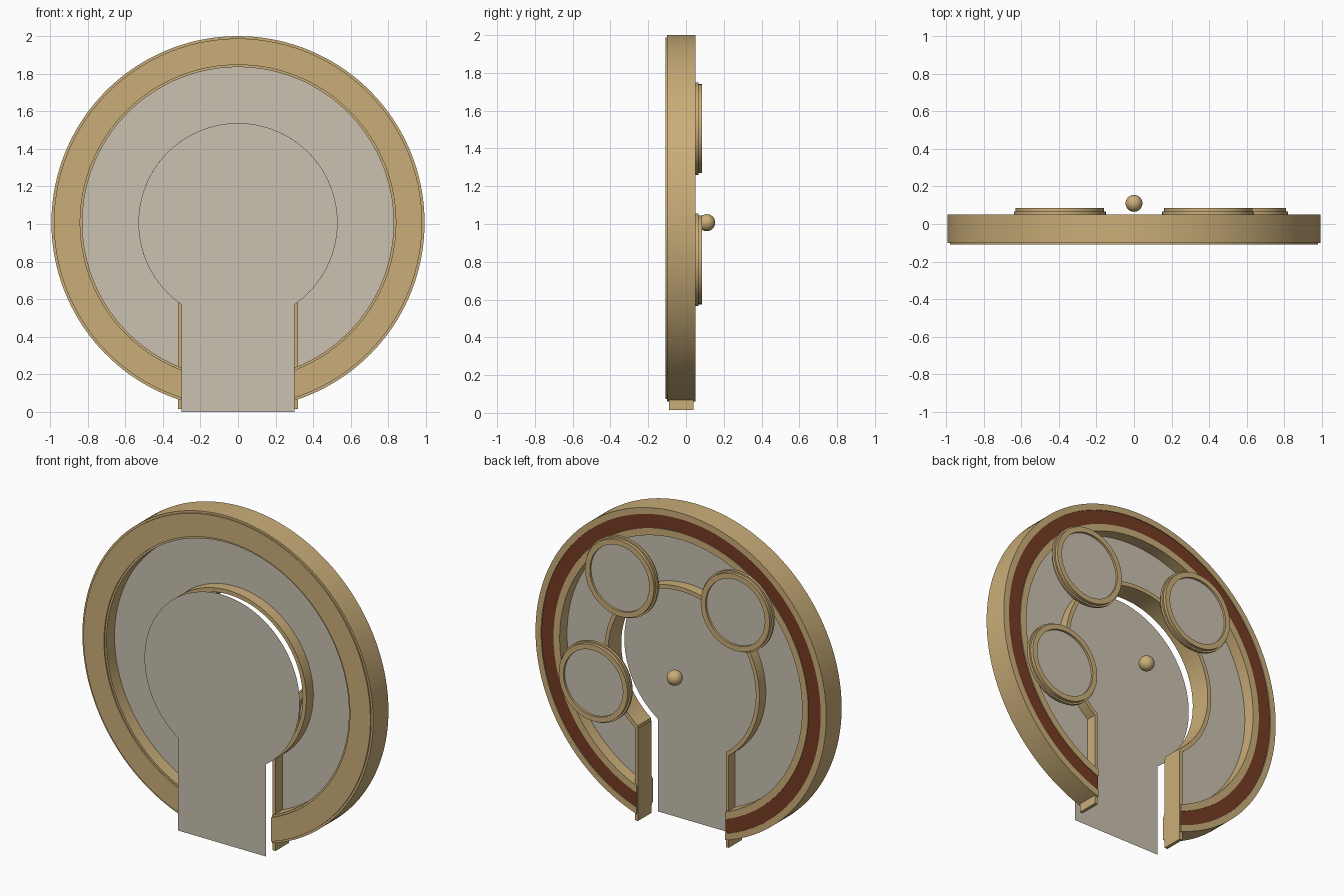
import bpy, bmesh, math

if "Cube" in bpy.data.objects:
    bpy.data.objects.remove(bpy.data.objects["Cube"])

CZ = 1.007  # height of the ring centre


def material(name, rgb):
    m = bpy.data.materials.new(name)
    m.diffuse_color = (*rgb, 1)
    m.use_nodes = True
    m.node_tree.nodes["Principled BSDF"].inputs["Base Color"].default_value = m.diffuse_color
    return m


TAN = material("tan_wood", (0.59, 0.42, 0.19))
GREY = material("grey_panel", (0.585, 0.535, 0.44))
BROWN = material("red_brown", (0.18, 0.045, 0.018))


def finish(name, bm, mats, smooth=True):
    bmesh.ops.recalc_face_normals(bm, faces=bm.faces)
    me = bpy.data.meshes.new(name)
    bm.to_mesh(me)
    bm.free()
    for m in mats:
        me.materials.append(m)
    ob = bpy.data.objects.new(name, me)
    bpy.context.collection.objects.link(ob)
    if smooth:
        bpy.ops.object.select_all(action='DESELECT')
        ob.select_set(True)
        bpy.context.view_layer.objects.active = ob
        bpy.ops.object.shade_smooth_by_angle(angle=math.radians(30))
    return ob


def sweep(name, profile, mats, cut=0.0, closed=True, painted=(), cx=0.0, cz=CZ, n=128):
    """Turn an (r, y) profile about the y axis; the bottom opens at x = +-cut."""
    bm = bmesh.new()
    full = cut == 0
    rows = []
    for i in range(n if full else n + 1):
        row = []
        for r, y in profile:
            a = math.asin(cut / r)
            t = a + (2 * math.pi - 2 * a) * i / n
            row.append(bm.verts.new((cx + r * math.sin(t), y, cz - r * math.cos(t))))
        rows.append(row)
    k = len(profile)
    for i in range(n):
        p, q = rows[i], rows[(i + 1) % len(rows)]
        for j in range(k if closed else k - 1):
            f = bm.faces.new((p[j], p[(j + 1) % k], q[(j + 1) % k], q[j]))
            f.material_index = 1 if j in painted else 0
    if closed and not full:
        bm.faces.new(rows[0])
        bm.faces.new(rows[-1])
    return finish(name, bm, mats)


def flat(name, pts, y, mat):
    bm = bmesh.new()
    f = bm.faces.new([bm.verts.new((x, y, z)) for x, z in pts])
    ob_normal_front = f
    return finish(name, bm, [mat], smooth=False)


# outer ring with stepped front and a painted groove at the back
sweep("outer_ring",
      [(.84, -.108), (.98, -.108), (.98, -.1), (.993, -.1), (.993, .05), (.955, .05),
       (.955, .045), (.87, .045), (.87, .05), (.828, .05), (.828, -.1), (.84, -.1)],
      [TAN, BROWN], cut=.302, painted=(6,))

# sheet between the outer ring and the keyhole opening
sweep("ring_panel", [(.525, -.022), (.835, -.022)], [GREY], cut=.31, closed=False)

# rim of the keyhole opening
sweep("keyhole_rim", [(.505, -.09), (.53, -.09), (.53, .04), (.505, .04)], [TAN], cut=.302)

# jambs either side of the slot
for side, s in (("left", -1), ("right", 1)):
    bm = bmesh.new()
    bmesh.ops.create_cube(bm, size=1)
    for v in bm.verts:
        v.co = (s * .31 + v.co.x * .02, -.025 + v.co.y * .13, .3 + v.co.z * .57)
    finish(side + "_jamb", bm, [TAN], smooth=False)

# keyhole-shaped door sheet in front
a0 = math.asin(.3 / .53)
pts = [(.3, 0)]
for i in range(97):
    t = a0 + (2 * math.pi - 2 * a0) * i / 96
    pts.append((.53 * math.sin(t), CZ - .53 * math.cos(t)))
pts.append((-.3, 0))
flat("door_sheet", pts, -.155, GREY)

# three round portholes on the back
for i, (x, z) in enumerate([(-.395, 1.505), (.395, 1.505), (.575, .81)]):
    sweep(f"porthole_frame_{i}",
          [(.235, .035), (.235, .05), (.245, .05), (.245, .066), (.235, .066),
           (.235, .085), (.203, .085), (.203, .035)],
          [TAN], cx=x, cz=z, n=64)
    disc = [(x + .205 * math.cos(k * math.pi / 32), z + .205 * math.sin(k * math.pi / 32))
            for k in range(64)]
    flat(f"porthole_pane_{i}", disc, .072, GREY)

# round knob
bm = bmesh.new()
bmesh.ops.create_uvsphere(bm, u_segments=32, v_segments=16, radius=.045)
bmesh.ops.translate(bm, verts=bm.verts, vec=(0, .11, CZ))
finish("knob", bm, [TAN])
